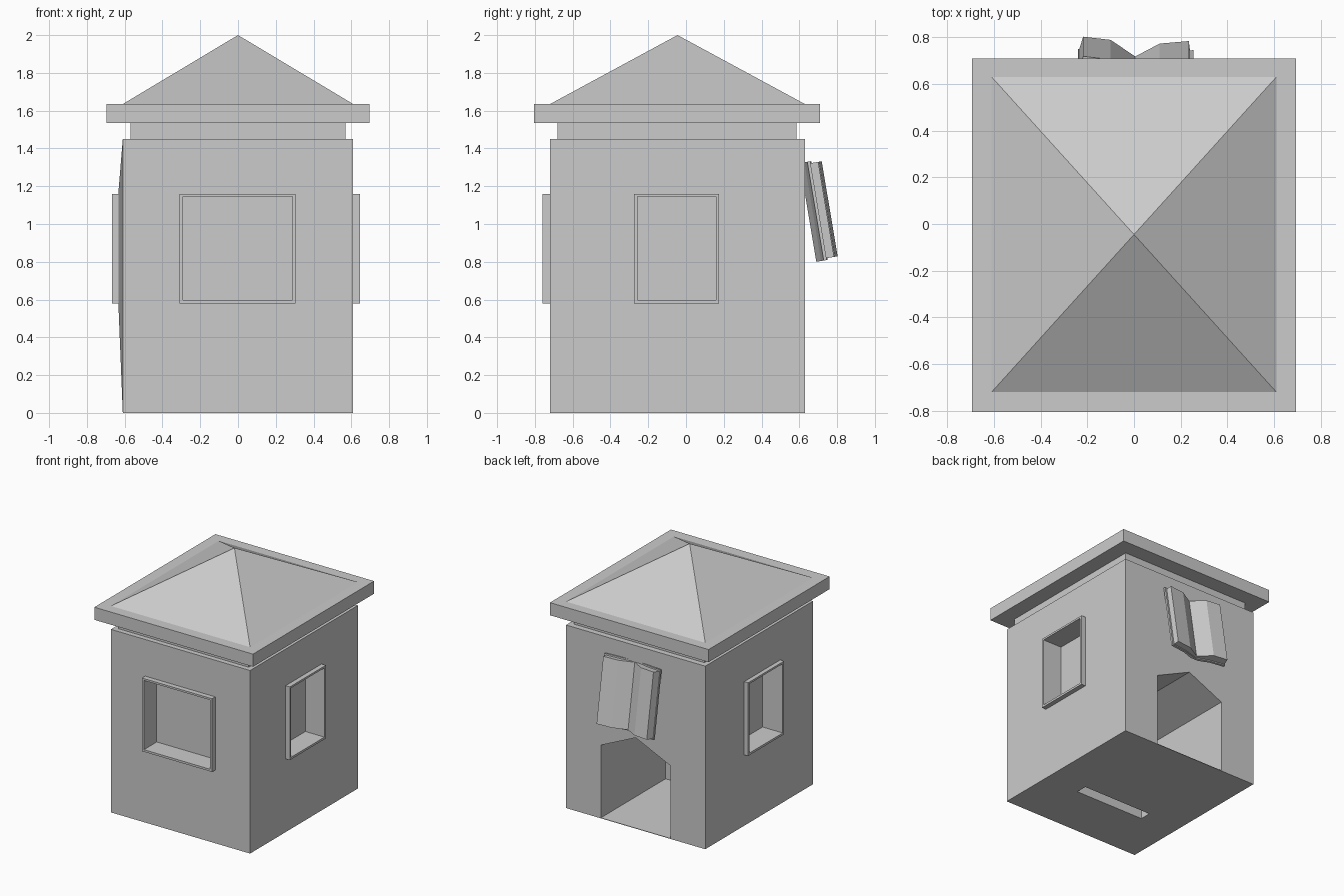
import bpy, bmesh
from math import radians
from mathutils import Vector

if "Cube" in bpy.data.objects:
    bpy.data.objects.remove(bpy.data.objects["Cube"])


def finish(name, bm):
    bmesh.ops.recalc_face_normals(bm, faces=bm.faces)
    me = bpy.data.meshes.new(name)
    bm.to_mesh(me)
    bm.free()
    ob = bpy.data.objects.new(name, me)
    bpy.context.collection.objects.link(ob)
    return ob


def box(name, lo, hi):
    bm = bmesh.new()
    bmesh.ops.create_cube(bm, size=1)
    for v in bm.verts:
        v.co = Vector([lo[i] if v.co[i] < 0 else hi[i] for i in range(3)])
    return finish(name, bm)


def prism(name, pts, start, end, plane):
    """Extrude a 2D profile: plane 'xz' runs along y, plane 'xy' runs along z."""
    bm = bmesh.new()
    place = (lambda p, t: (p[0], t, p[1])) if plane == 'xz' else (lambda p, t: (p[0], p[1], t))
    a = [bm.verts.new(place(p, start)) for p in pts]
    b = [bm.verts.new(place(p, end)) for p in pts]
    n = len(pts)
    bm.faces.new(a)
    bm.faces.new(b[::-1])
    for i in range(n):
        bm.faces.new((a[i], a[(i + 1) % n], b[(i + 1) % n], b[i]))
    return finish(name, bm)


def cut(ob, cutter):
    mod = ob.modifiers.new("cut", 'BOOLEAN')
    mod.operation = 'DIFFERENCE'
    mod.solver = 'EXACT'
    mod.object = cutter
    bpy.context.view_layer.objects.active = ob
    bpy.ops.object.modifier_apply(modifier=mod.name)


# Main block, with the left wall swelling slightly around its window
body = box("walls", (-0.61, -0.72, 0), (0.61, 0.63, 1.45))
bm = bmesh.new()
bm.from_mesh(body.data)
left = min(bm.faces, key=lambda f: f.calc_center_median().x)
bmesh.ops.inset_region(bm, faces=[left], thickness=0.1)
for v in left.verts:
    v.co = (-0.633, -0.28 if v.co.y < -0.04 else 0.18, 0.57 if v.co.z < 0.7 else 1.17)
bm.to_mesh(body.data)
bm.free()

# Windows: each frame and its blind recess share one cutter
windows = {
    "front": ((-0.31, -0.76, 0.58), (0.305, -0.69, 1.16), (-0.292, -0.9, 0.597), (0.288, -0.60, 1.145)),
    "right": ((0.58, -0.275, 0.58), (0.647, 0.175, 1.16), (0.48, -0.258, 0.597), (0.8, 0.158, 1.145)),
    "left": ((-0.667, -0.275, 0.58), (-0.60, 0.175, 1.16), (-0.8, -0.258, 0.597), (-0.49, 0.158, 1.145)),
}
cutters = []
for side, (lo, hi, clo, chi) in windows.items():
    frame = box(side + "_window_frame", lo, hi)
    cutter = box(side + "_window_cutter", clo, chi)
    cut(body, cutter)
    cut(frame, cutter)
    cutters.append(cutter)

# Gabled doorway in the back wall and slot in the base
door = prism("door_cutter", [(-0.305, 0.004), (0.305, 0.004), (0.305, 0.58), (0, 0.72), (-0.305, 0.58)],
             -0.18, 0.8, 'xz')
slot = box("slot_cutter", (-0.305, -0.28, -0.1), (0.305, -0.19, 0.5))
for c in (door, slot):
    cut(body, c)
    cutters.append(c)
for c in cutters:
    bpy.data.objects.remove(c)

# Neck band and eaves slab
box("neck_band", (-0.57, -0.68, 1.45), (0.57, 0.585, 1.535))
box("eaves", (-0.695, -0.805, 1.535), (0.695, 0.71, 1.635))

# Pyramid roof
bm = bmesh.new()
base = [bm.verts.new(p) for p in ((-0.61, -0.72, 1.635), (0.61, -0.72, 1.635),
                                  (0.61, 0.63, 1.635), (-0.61, 0.63, 1.635))]
apex = bm.verts.new((0, -0.045, 2.0))
bm.faces.new(base[::-1])
for i in range(4):
    bm.faces.new((base[i], base[(i + 1) % 4], apex))
finish("roof", bm)

# Open book sign leaning out over the door
pages = prism("book_pages", [(-0.235, 0.06), (-0.12, 0.045), (0.005, 0.012), (0.12, 0.04), (0.24, 0.055),
                             (0.235, 0.097), (0.11, 0.086), (0.005, 0.03), (-0.10, 0.102), (-0.218, 0.116)],
              0.01, 0.52, 'xy')
cover = prism("book_cover", [(-0.24, 0.045), (-0.12, 0.03), (-0.03, 0), (0.04, 0), (0.12, 0.025), (0.255, 0.04),
                             (0.255, 0.056), (0.12, 0.041), (0.005, 0.014), (-0.12, 0.046), (-0.24, 0.061)],
              0, 0.53, 'xy')
for ob in (pages, cover):
    ob.location = (0, 0.69, 0.80)
    ob.rotation_euler.x = radians(9.5)
